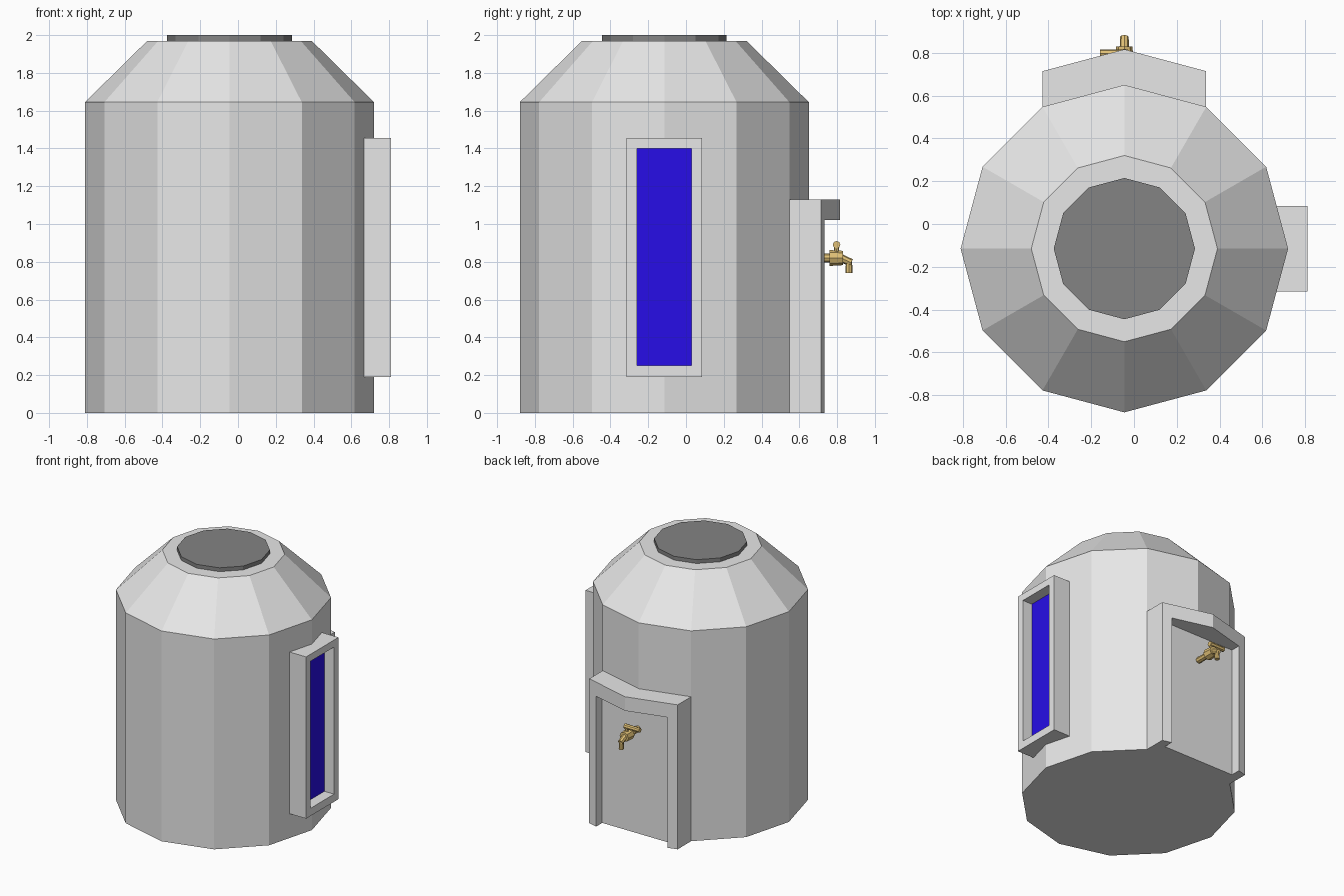
import bpy
import bmesh
from math import radians, cos, sin
from mathutils import Matrix, Vector

if "Cube" in bpy.data.objects:
    bpy.data.objects.remove(bpy.data.objects["Cube"], do_unlink=True)

CX, CY, R = -0.045, -0.115, 0.765   # tank axis and radius


def material(name, color):
    m = bpy.data.materials.new(name)
    m.use_nodes = True
    m.diffuse_color = (*color, 1)
    m.node_tree.nodes["Principled BSDF"].inputs["Base Color"].default_value = (*color, 1)
    return m


grey = material("light grey", (0.8, 0.8, 0.8))
dark = material("dark grey", (0.23, 0.23, 0.23))
blue = material("blue", (0.025, 0.005, 1.0))
brass = material("brass", (0.75, 0.53, 0.18))


def finish(name, bm, *mats):
    bmesh.ops.recalc_face_normals(bm, faces=bm.faces)
    mesh = bpy.data.meshes.new(name)
    bm.to_mesh(mesh)
    bm.free()
    for m in mats:
        mesh.materials.append(m)
    ob = bpy.data.objects.new(name, mesh)
    bpy.context.collection.objects.link(ob)
    return ob


def lathe(name, rings, mat):
    """Twelve-sided stack of (radius, height) rings about the tank axis."""
    bm = bmesh.new()
    loops = [[bm.verts.new((CX + r * cos(radians(30 * i)), CY + r * sin(radians(30 * i)), z))
              for i in range(12)] for r, z in rings]
    for a, b in zip(loops, loops[1:]):
        for i in range(12):
            j = (i + 1) % 12
            bm.faces.new((a[i], a[j], b[j], b[i]))
    bm.faces.new(loops[0])
    bm.faces.new(loops[-1])
    return finish(name, bm, mat)


def prism(name, plan, z0, z1, *mats):
    """Plan outline raised from z0 to z1."""
    bm = bmesh.new()
    face = bm.faces.new([bm.verts.new((x, y, z0)) for x, y in plan])
    top = bmesh.ops.extrude_face_region(bm, geom=[face])["geom"]
    bmesh.ops.translate(bm, vec=(0, 0, z1 - z0),
                        verts=[v for v in top if isinstance(v, bmesh.types.BMVert)])
    return finish(name, bm, *mats)


def rect(x0, x1, y0, y1):
    return [(x0, y0), (x1, y0), (x1, y1), (x0, y1)]


def cut(ob, cutter):
    mod = ob.modifiers.new("recess", 'BOOLEAN')
    mod.operation, mod.solver, mod.object = 'DIFFERENCE', 'EXACT', cutter
    bpy.context.view_layer.objects.active = ob
    bpy.ops.object.modifier_apply(modifier=mod.name)
    bpy.data.objects.remove(cutter, do_unlink=True)


# Tank with sloping shoulder, and lid
lathe("tank", [(R, 0), (R, 1.645), (0.435, 1.97)], grey)
lathe("lid", [(0.33, 1.96), (0.33, 2.0)], dark)

# Bent door surround with a flat recessed panel
w = R / 2
door = prism("door_surround", [(CX - w, 0.5), (CX + w, 0.5), (CX + w, 0.714),
                               (CX, 0.816), (CX - w, 0.714)], 0, 1.13, grey)
cut(door, prism("door_cutter", rect(CX - 0.31, CX + 0.31, 0.657, 1), -0.1, 1.02, grey))

# Framed window with a recessed blue pane
window = prism("window", rect(0.6, 0.81, CY - 0.2, CY + 0.2), 0.19, 1.455, grey, blue)
cut(window, prism("window_cutter", rect(0.727, 1, CY - 0.145, CY + 0.145), 0.25, 1.4, grey))
for p in window.data.polygons:
    p.material_index = int(p.normal.x > 0.9 and p.center.x < 0.75)


# Brass tap: pipes, valve body, spout and lever
def pipe(bm, a, b, r0, r1, sides=8):
    a, b = Vector(a), Vector(b)
    d = b - a
    mat = Matrix.Translation((a + b) / 2) @ d.to_track_quat('Z', 'Y').to_matrix().to_4x4()
    bmesh.ops.create_cone(bm, cap_ends=True, segments=sides, radius1=r0, radius2=r1,
                          depth=d.length, matrix=mat)


bm = bmesh.new()
pipe(bm, (CX, 0.65, 0.82), (CX, 0.77, 0.82), 0.023, 0.023)
pipe(bm, (CX, 0.76, 0.82), (CX, 0.83, 0.82), 0.042, 0.038)
pipe(bm, (CX, 0.82, 0.82), (CX, 0.875, 0.795), 0.022, 0.02)
pipe(bm, (CX, 0.863, 0.81), (CX, 0.863, 0.74), 0.016, 0.019)
pipe(bm, (CX, 0.797, 0.85), (CX, 0.797, 0.885), 0.014, 0.012)
pipe(bm, (CX + 0.015, 0.797, 0.89), (CX - 0.115, 0.797, 0.89), 0.02, 0.018)
finish("tap", bm, brass)
